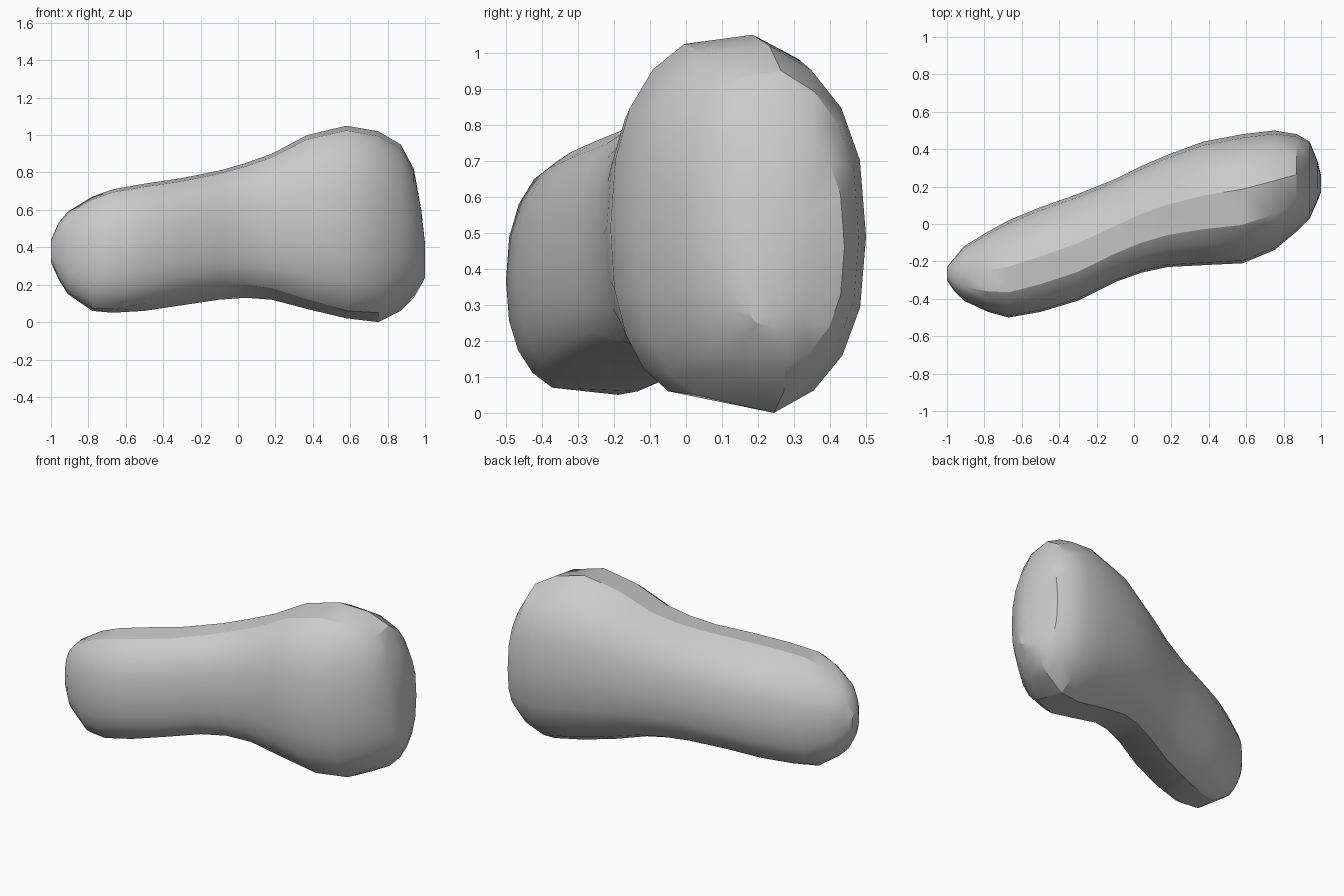
import bpy
import bmesh
from math import cos, sin, pi, radians

default_cube = bpy.data.objects.get("Cube")
if default_cube:
    bpy.data.objects.remove(default_cube, do_unlink=True)

# Stations along the length:
# x, front y, back y, bottom z, top z, rise of the lower front edge
STATIONS = [
    (-1.0, -.3, -.23, .32, .44, .01),
    (-.96, -.36, -.18, .23, .53, .01),
    (-.91, -.41, -.12, .15, .59, .01),
    (-.78, -.47, -.04, .06, .67, .01),
    (-.67, -.5, .02, .05, .71, .02),
    (-.5, -.47, .09, .06, .74, .04),
    (-.3, -.41, .16, .09, .77, .06),
    (-.1, -.31, .24, .12, .81, .07),
    (.04, -.26, .31, .13, .85, .07),
    (.18, -.23, .37, .12, .9, .06),
    (.37, -.22, .44, .07, 1.0, .05),
    (.58, -.21, .48, .02, 1.05, .04),
    (.75, -.14, .5, 0, 1.02, .05),
    (.87, -.04, .48, .06, .95, .05),
    (.94, .03, .44, .13, .82, .04),
    (.98, .12, .34, .2, .6, .02),
    (1.0, .17, .26, .24, .42, .01),
]
STEPS = 4               # segments in each rounded corner
FRONT_ROUND = 2.3       # superellipse exponents
BACK_ROUND = 2.5
START = radians(20)     # slope where a corner leaves its flat strip


def mix(a, b, t):
    return a + (b - a) * t


def corner(pole, side, roundness):
    """Rounded corner from a pole point (top or bottom) to a side point."""
    power = 2 / roundness
    first = sin(START) ** power
    points = []
    for i in range(STEPS + 1):
        angle = mix(START, pi / 2, i / STEPS)
        u = (sin(angle) ** power - first) / (1 - first)
        v = (max(cos(angle), 0) / cos(START)) ** power
        points.append((mix(pole[0], side[0], u), mix(side[1], pole[1], v)))
    return points


def section(x, front, back, bottom, top, rise):
    """Rounded outline with a flat strip along the top and the bottom."""
    middle = mix(bottom, top, .48)
    top_front = (mix(front, back, .28 + .03 * x), mix(top, bottom, .025))
    top_back = (mix(front, back, .55 + .04 * x), top)
    low_front = (mix(front, back, .14 + .16 * abs(x)), bottom + rise)
    low_back = (mix(front, back, .6), bottom)
    front_side, back_side = (front, middle), (back, middle)
    outline = (corner(top_front, front_side, FRONT_ROUND)
               + corner(low_front, front_side, FRONT_ROUND)[::-1][1:]
               + corner(low_back, back_side, BACK_ROUND)
               + corner(top_back, back_side, BACK_ROUND)[::-1][1:])
    return [(x, y, z) for y, z in outline]


def loft(name, stations, material):
    bm = bmesh.new()
    rings = [[bm.verts.new(point) for point in section(*station)]
             for station in stations]
    for a, b in zip(rings, rings[1:]):
        for i in range(len(a)):
            j = (i + 1) % len(a)
            bm.faces.new((a[i], a[j], b[j], b[i]))
    # End caps
    bm.faces.new(rings[0])
    bm.faces.new(rings[-1])
    bmesh.ops.recalc_face_normals(bm, faces=bm.faces)
    mesh = bpy.data.meshes.new(name)
    bm.to_mesh(mesh)
    bm.free()
    mesh.materials.append(material)
    obj = bpy.data.objects.new(name, mesh)
    bpy.context.collection.objects.link(obj)
    return obj


# Single plain colour
grey = bpy.data.materials.new("light_grey")
grey.use_nodes = True
colour = (.6, .6, .6, 1)
grey.diffuse_color = colour
grey.node_tree.nodes["Principled BSDF"].inputs["Base Color"].default_value = colour

# Rounded body
body = loft("rounded_body", STATIONS, grey)
bpy.ops.object.select_all(action="DESELECT")
body.select_set(True)
bpy.context.view_layer.objects.active = body
bpy.ops.object.shade_smooth_by_angle(angle=radians(28))
